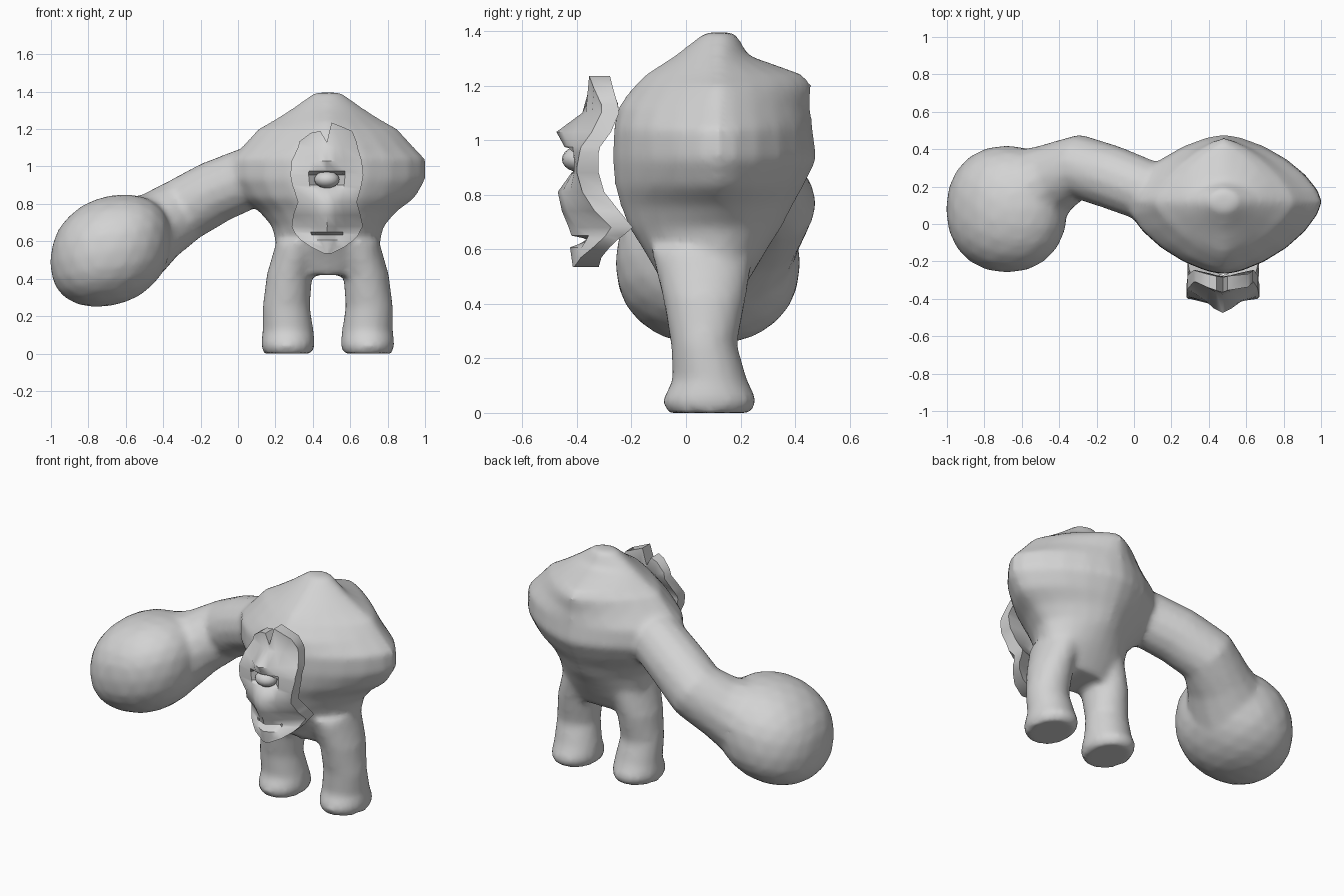
import bpy, bmesh, math
from mathutils import Vector

if "Cube" in bpy.data.objects:
    bpy.data.objects.remove(bpy.data.objects["Cube"])

CX = 0.48  # middle of the torso

grey = bpy.data.materials.new("stone grey")
grey.diffuse_color = (0.65, 0.65, 0.65, 1)
grey.use_nodes = True
grey.node_tree.nodes["Principled BSDF"].inputs["Base Color"].default_value = grey.diffuse_color


def finish(bm, name):
    bmesh.ops.recalc_face_normals(bm, faces=bm.faces)
    me = bpy.data.meshes.new(name)
    bm.to_mesh(me)
    bm.free()
    ob = bpy.data.objects.new(name, me)
    bpy.context.collection.objects.link(ob)
    me.materials.append(grey)
    return ob


def loft(bm, rings):
    """Skin closed rings of points and cap both ends."""
    vs = [[bm.verts.new(p) for p in r] for r in rings]
    n = len(vs[0])
    for a, b in zip(vs, vs[1:]):
        for i in range(n):
            bm.faces.new((a[i], a[(i + 1) % n], b[(i + 1) % n], b[i]))
    bm.faces.new(vs[0][::-1])
    bm.faces.new(vs[-1])


def spow(c, e):
    return math.copysign(abs(c) ** e, c)


def flat_ring(z, cx, hx, yf, yb, ym, e=1.0, n=20):
    """Horizontal ring with separate front and back depths."""
    pts = []
    for i in range(n):
        a = 2 * math.pi * i / n
        s = spow(math.sin(a), e)
        pts.append((cx + hx * spow(math.cos(a), e),
                    ym + s * ((yb - ym) if s > 0 else (ym - yf)), z))
    return pts


bm = bmesh.new()

# Torso: z, half width, front y, back y, corner sharpness
torso = [(0.42, 0.21, -0.06, 0.19, 1), (0.52, 0.27, -0.11, 0.25, 1), (0.62, 0.285, -0.17, 0.31, 1.1),
         (0.68, 0.30, -0.21, 0.35, 1.2), (0.76, 0.37, -0.24, 0.39, 1.3), (0.83, 0.465, -0.26, 0.43, 1.3),
         (0.93, 0.525, -0.27, 0.48, 1.3), (1.04, 0.52, -0.265, 0.465, 1.3),
         (1.12, 0.445, -0.25, 0.455, 1.4), (1.20, 0.375, -0.19, 0.46, 1.5),
         (1.24, 0.30, -0.15, 0.43, 1.5), (1.31, 0.19, -0.04, 0.23, 1.3),
         (1.395, 0.07, 0.07, 0.18, 1.0)]
loft(bm, [flat_ring(z, CX, hx, f, b, 0.12, e, 24) for z, hx, f, b, e in torso])

# Legs: z, offset from middle, half width, front y, back y
leg = [(0.0, 0.213, 0.13, -0.07, 0.24), (0.045, 0.213, 0.145, -0.088, 0.262),
       (0.12, 0.212, 0.137, -0.05, 0.225), (0.25, 0.222, 0.127, -0.055, 0.187),
       (0.42, 0.205, 0.122, -0.085, 0.22), (0.60, 0.15, 0.125, -0.13, 0.25)]
for side in (-1, 1):
    loft(bm, [flat_ring(z, CX + side * o, hx, f, b, (f + b) / 2) for z, o, hx, f, b in leg])

# Arm: centre line with radius
arm = [((0.22, 0.13, 0.97), 0.15), ((0.06, 0.18, 0.94), 0.165), ((-0.12, 0.25, 0.865), 0.17),
       ((-0.29, 0.305, 0.77), 0.175), ((-0.42, 0.25, 0.685), 0.19), ((-0.57, 0.16, 0.60), 0.25)]
centres = [Vector(c) for c, r in arm]
rings = []
for i, (c, r) in enumerate(arm):
    t = (centres[min(i + 1, len(arm) - 1)] - centres[max(i - 1, 0)]).normalized()
    u = t.cross(Vector((0, 0, 1))).normalized()
    v = t.cross(u)
    rings.append([centres[i] + r * (math.cos(a) * u + math.sin(a) * v)
                  for a in (2 * math.pi * k / 14 for k in range(14))])
loft(bm, rings)

# Fist: big rounded lump, leaning down towards the knuckles
ball = bmesh.ops.create_icosphere(bm, subdivisions=3, radius=1)["verts"]
for v in ball:
    d = v.co.copy()
    v.co = Vector((-0.68 + 0.325 * spow(d.x, 0.92), 0.08 + 0.34 * spow(d.y, 0.92),
                   0.55 + 0.295 * spow(d.z, 0.9) + 0.06 * d.x))

# Fuse limbs and torso into one soft skin
body = finish(bm, "body")
fuse = body.modifiers.new("fuse", "REMESH")
fuse.mode = 'VOXEL'
fuse.voxel_size = 0.02
fuse.use_smooth_shade = True
soft = body.modifiers.new("soften", "SMOOTH")
soft.factor = 0.5
soft.iterations = 5

# Mask: z, left x, right x, edge y, centre y, thickness at the edge, dent in the middle
rows = [(1.10, 0.32, 0.64, -0.31, -0.38, 0.065, 0), (1.03, 0.287, 0.662, -0.345, -0.475, 0.07, 0),
        (0.975, 0.282, 0.668, -0.385, -0.445, 0.07, 0), (0.955, 0.28, 0.67, -0.39, -0.435, 0.07, 0.06),
        (0.90, 0.29, 0.66, -0.40, -0.42, 0.08, 0.05), (0.88, 0.298, 0.655, -0.40, -0.42, 0.08, 0),
        (0.81, 0.32, 0.635, -0.38, -0.47, 0.08, 0), (0.74, 0.295, 0.655, -0.335, -0.455, 0.09, 0),
        (0.68, 0.287, 0.668, -0.275, -0.43, 0.08, 0), (0.65, 0.30, 0.65, -0.295, -0.42, 0.065, 0),
        (0.635, 0.31, 0.645, -0.31, -0.42, 0.06, 0.07), (0.607, 0.335, 0.62, -0.34, -0.425, 0.06, 0),
        (0.57, 0.39, 0.57, -0.385, -0.42, 0.075, 0), (0.535, 0.46, 0.50, -0.41, -0.415, 0.09, 0)]
cols = (-1, -0.5, -0.25, 0, 0.25, 0.5, 1)
bulge = (0, 0.5, 0.82, 1, 0.82, 0.5, 0)
crest_x = (0.33, 0.39, 0.44, 0.475, 0.50, 0.61, 0.635)
crest_z = (1.135, 1.18, 1.19, 1.13, 1.235, 1.19, 1.13)

bm = bmesh.new()
# Jagged crest on top
front = [[bm.verts.new((x, -0.31 - 0.055 * w, z)) for x, z, w in zip(crest_x, crest_z, bulge)]]
back = [[bm.verts.new((x, -0.25 - 0.035 * w, z)) for x, z, w in zip(crest_x, crest_z, bulge)]]
for z, xl, xr, ye, yc, th, dent in rows:
    f, b = [], []
    for t, w in zip(cols, bulge):
        x = (xl + xr) / 2 + t * (xr - xl) / 2
        hollow = dent if abs(t) < 0.5 else 0
        f.append(bm.verts.new((x, ye + (yc - ye) * w + hollow, z)))
        b.append(bm.verts.new((x, ye + th + (yc - ye) * w * 0.5, z)))
    front.append(f)
    back.append(b)
n = len(cols)
for grid in (front, back):
    for a, b in zip(grid, grid[1:]):
        for i in range(n - 1):
            bm.faces.new((a[i], a[i + 1], b[i + 1], b[i]))
# Rim joining front and back
rim = [(0, i) for i in range(n)] + [(j, n - 1) for j in range(1, len(front))]
rim += [(len(front) - 1, i) for i in range(n - 2, -1, -1)]
rim += [(j, 0) for j in range(len(front) - 2, 0, -1)]
for (a, b), (c, d) in zip(rim, rim[1:] + rim[:1]):
    bm.faces.new((front[a][b], front[c][d], back[c][d], back[a][b]))
mask = finish(bm, "mask")

# Eye sitting in the mask socket
bm = bmesh.new()
bmesh.ops.create_uvsphere(bm, u_segments=16, v_segments=10, radius=1)
for v in bm.verts:
    v.co = Vector((0.475 + 0.067 * v.co.x, -0.395 + 0.06 * v.co.y, 0.93 + 0.046 * v.co.z))
eye = finish(bm, "eye")

for ob in (mask, eye):
    bpy.ops.object.select_all(action='DESELECT')
    ob.select_set(True)
    bpy.context.view_layer.objects.active = ob
    bpy.ops.object.shade_smooth_by_angle(angle=math.radians(50))
